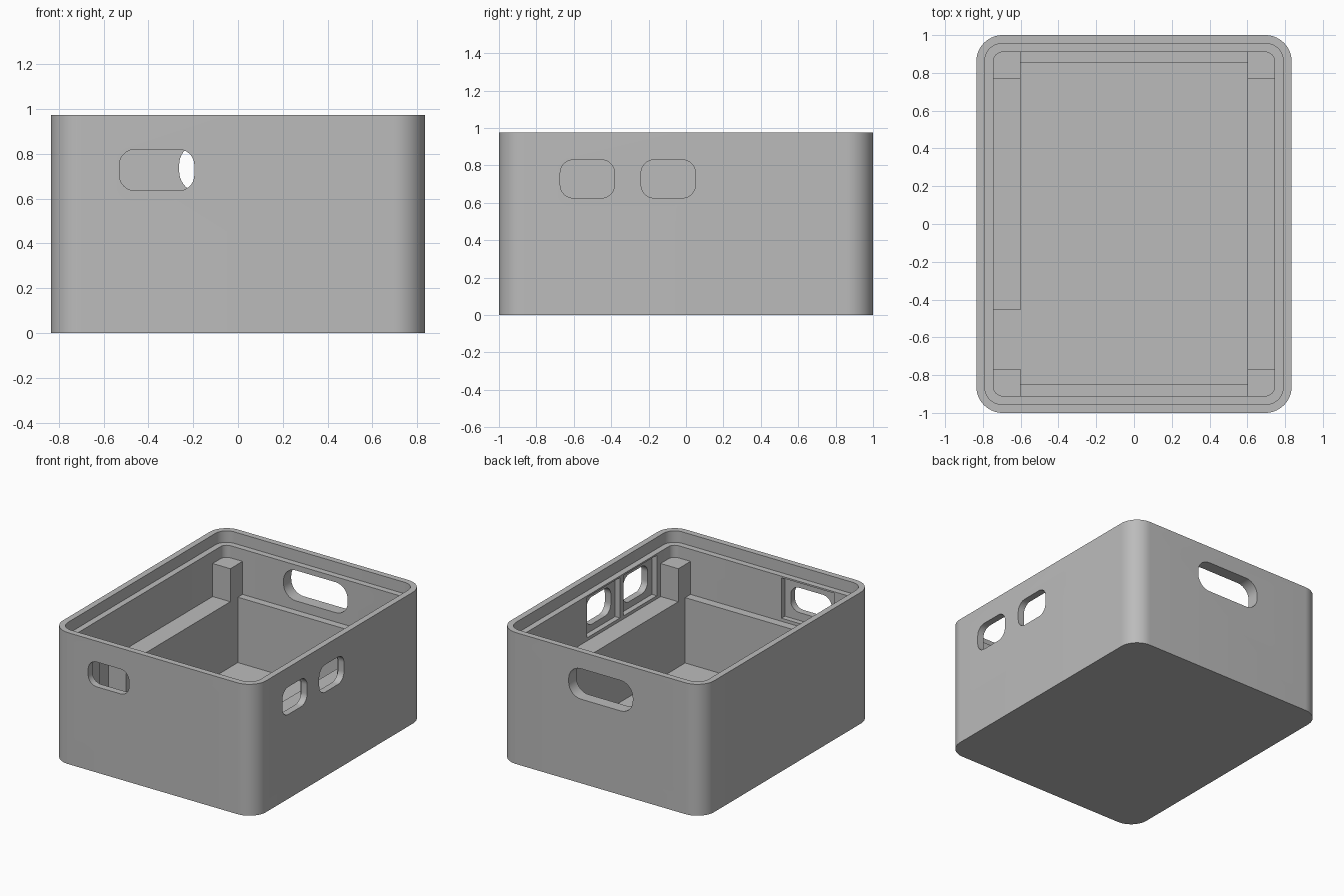
import bpy, bmesh, math

if "Cube" in bpy.data.objects:
    bpy.data.objects.remove(bpy.data.objects["Cube"])

grey = bpy.data.materials.new("plain_grey")
grey.diffuse_color = (0.5, 0.5, 0.5, 1)
grey.use_nodes = True
grey.node_tree.nodes["Principled BSDF"].inputs["Base Color"].default_value = grey.diffuse_color


def rounded(cu, cv, hu, hv, r, seg=10):
    """Outline of a rounded rectangle, counter-clockwise."""
    if r == 0:
        return [(cu - hu, cv - hv), (cu + hu, cv - hv), (cu + hu, cv + hv), (cu - hu, cv + hv)]
    pts = []
    for q, (su, sv) in enumerate(((1, 1), (-1, 1), (-1, -1), (1, -1))):
        for i in range(seg + 1):
            a = (q + i / seg) * math.pi / 2
            pts.append((cu + su * (hu - r) + r * math.cos(a), cv + sv * (hv - r) + r * math.sin(a)))
    return pts


def prism(name, outline, axis, lo, hi):
    """Extrude an outline along an axis; the outline uses the other two axes in order."""
    def place(p, d):
        c = list(p)
        c.insert(axis, d)
        return c
    bm = bmesh.new()
    face = bm.faces.new([bm.verts.new(place(p, lo)) for p in outline])
    ext = bmesh.ops.extrude_face_region(bm, geom=[face])
    for v in ext["geom"]:
        if isinstance(v, bmesh.types.BMVert):
            v.co[axis] = hi
    bmesh.ops.recalc_face_normals(bm, faces=bm.faces)
    me = bpy.data.meshes.new(name)
    bm.to_mesh(me)
    bm.free()
    me.materials.append(grey)
    ob = bpy.data.objects.new(name, me)
    bpy.context.collection.objects.link(ob)
    return ob


def box(name, x0, x1, y0, y1, z0, z1):
    return prism(name, [(x0, y0), (x1, y0), (x1, y1), (x0, y1)], 2, z0, z1)


def cut(target, cutter):
    mod = target.modifiers.new("cut", 'BOOLEAN')
    mod.operation, mod.solver, mod.object = 'DIFFERENCE', 'EXACT', cutter
    bpy.context.view_layer.objects.active = target
    bpy.ops.object.modifier_apply(modifier=mod.name)
    bpy.data.objects.remove(cutter)


FLOOR, LEDGE, POST, LIP, TOP = 0.07, 0.555, 0.80, 0.89, 0.975
IX, IY = 0.745, 0.91      # inner wall half sizes

# Tub: outer block, hollowed, with a stepped lip around the rim
tub = prism("tub", rounded(0, 0, 0.835, 1.0, 0.14, 14), 2, 0, TOP)
cut(tub, prism("hollow", rounded(0, 0, IX, IY, 0.05), 2, FLOOR, 1.2))
cut(tub, prism("lip_step", rounded(0, 0, 0.79, 0.955, 0.09), 2, LIP, 1.2))

# Two side windows, each with a square recess on the inside
for cy in (-0.5275, -0.095):
    cut(tub, prism("window", rounded(cy, 0.728, 0.145, 0.102, 0.07), 0, 0.6, 1.0))
    cut(tub, prism("recess", rounded(cy, 0.728, 0.194, 0.15, 0), 0, 0.6, IX + 0.04))

# Front window with its recess, and the larger opening in the back
cut(tub, prism("window", rounded(-0.3625, 0.728, 0.1675, 0.092, 0.07), 1, -1.2, -0.8))
cut(tub, prism("recess", rounded(-0.3625, 0.728, 0.215, 0.15, 0), 1, -IY - 0.04, -0.8))
cut(tub, prism("opening", rounded(0, 0.737, 0.263, 0.113, 0.1), 1, 0.8, 1.2))

bpy.ops.object.select_all(action='DESELECT')
tub.select_set(True)
bpy.context.view_layer.objects.active = tub
bpy.ops.object.shade_smooth_by_angle(angle=math.radians(30))

# Ledges along the inner walls (the left one stops short of the front post)
E = 0.01                  # overlap into the walls
box("left_ledge", -IX - E, -0.6, -0.455, IY + E, FLOOR - E, LEDGE)
box("right_ledge", 0.6, IX + E, -IY - E, IY + E, FLOOR - E, LEDGE)
box("back_ledge", -0.6, 0.6, 0.855, IY + E, FLOOR - E, LEDGE)
box("front_ledge", -0.6, 0.6, -IY - E, -0.847, FLOOR - E, LEDGE)

# Corner posts
for name, sx, sy, z0 in (("back_left_post", -1, 1, LEDGE), ("back_right_post", 1, 1, LEDGE),
                         ("front_right_post", 1, -1, LEDGE), ("front_left_post", -1, -1, FLOOR - E)):
    xs = sorted((sx * 0.6, sx * (IX + E)))
    ys = sorted((sy * 0.767, sy * (IY + E)))
    box(name, *xs, *ys, z0, POST)
